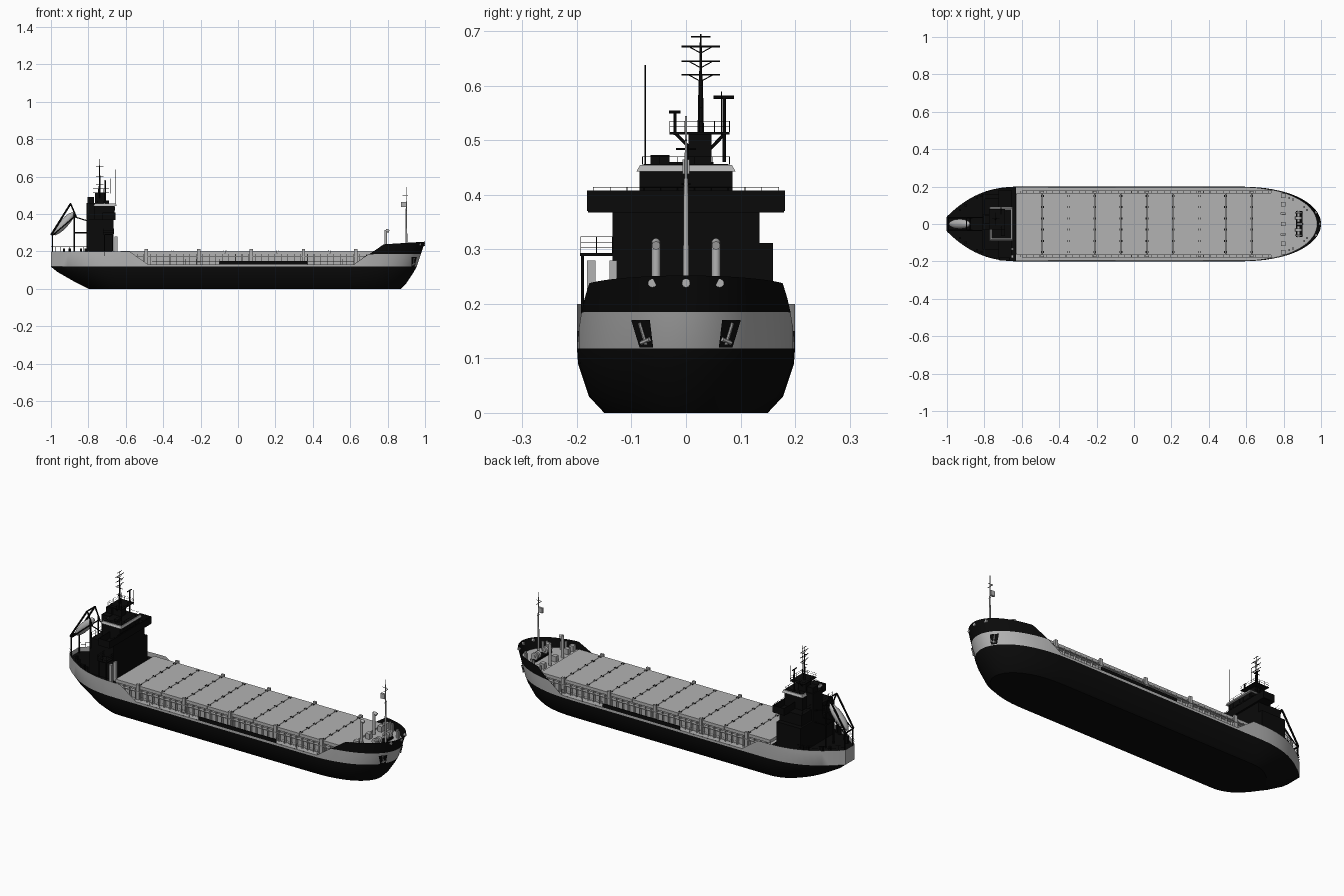
import bpy, bmesh, math
from mathutils import Vector, Matrix

if "Cube" in bpy.data.objects:
    bpy.data.objects.remove(bpy.data.objects["Cube"])


def material(name, v):
    m = bpy.data.materials.new(name)
    m.diffuse_color = (v, v, v, 1)
    m.use_nodes = True
    m.node_tree.nodes["Principled BSDF"].inputs["Base Color"].default_value = m.diffuse_color
    return m


DARK, GREY = material("dark_paint", 0.003), material("grey_paint", 0.45)


def finish(name, bm, mats, smooth=None):
    me = bpy.data.meshes.new(name)
    bmesh.ops.remove_doubles(bm, verts=bm.verts, dist=1e-5)
    bmesh.ops.recalc_face_normals(bm, faces=bm.faces)
    bm.to_mesh(me)
    bm.free()
    for m in mats:
        me.materials.append(m)
    if smooth:
        me.shade_smooth()
        me.set_sharp_from_angle(angle=math.radians(smooth))
    ob = bpy.data.objects.new(name, me)
    bpy.context.collection.objects.link(ob)
    return ob


def boxes(name, items, mat):
    """items: (x0, x1, y0, y1, z0, z1)"""
    bm = bmesh.new()
    for x0, x1, y0, y1, z0, z1 in items:
        m = Matrix.Translation(((x0 + x1) / 2, (y0 + y1) / 2, (z0 + z1) / 2))
        bmesh.ops.create_cube(bm, size=1, matrix=m @ Matrix.Diagonal((x1 - x0, y1 - y0, z1 - z0, 1)))
    return finish(name, bm, [mat])


def tubes(name, segs, mat, n=6):
    """segs: (start, end, radius[, end radius])"""
    bm = bmesh.new()
    for a, b, r, *r2 in segs:
        a, b = Vector(a), Vector(b)
        d = b - a
        m = Matrix.Translation((a + b) / 2) @ d.to_track_quat('Z', 'Y').to_matrix().to_4x4()
        bmesh.ops.create_cone(bm, cap_ends=True, segments=n, radius1=r, radius2=r2[0] if r2 else r,
                              depth=d.length, matrix=m)
    return finish(name, bm, [mat], 40 if n > 6 else None)


def rail(pts, h, levels=2, step=0.03, r=0.0007):
    """Posts and horizontal bars along a path"""
    out = []
    for a, b in zip(pts, pts[1:]):
        a, b = Vector(a), Vector(b)
        n = max(1, round((b - a).length / step))
        for i in range(n + 1):
            p = a.lerp(b, i / n)
            out.append((p, p + Vector((0, 0, h)), r))
        for k in range(1, levels + 1):
            up = Vector((0, 0, h * k / levels))
            out.append((a + up, b + up, r))
    return out


# Hull shape functions
def half(X):
    if X > 0.55:
        return math.sqrt(max(0, 1 - ((X - 0.55) / 0.45) ** 2.3))
    return 1 - 0.8 * ((-X - 0.6) / 0.4) ** 2.5 if X < -0.6 else 1


def sheer(X):
    k = [(-1, .2), (-.58, .2), (-.48, .13), (.62, .13), (.78, .238), (1, .252)]
    for (a, za), (b, zb) in zip(k, k[1:]):
        if X <= b:
            return za + (zb - za) * (X - a) / (b - a)
    return .252


def warp(X, xs, xb):
    if X > .6:
        return .6 + (X - .6) * (xb - .6) / .4
    return -.6 + (X + .6) * (-.6 - xs) / .4 if X < -.6 else X


# Hull: lofted waterlines, dark below, grey band, dark bow bulwark
ROWS = [(0, -.8, .87, .15), (.03, -.86, .9, .178), (.09, -.965, .94, .198),
        (.118, -1, .955, .2), (.185, -1, .978, .2), (1, -1, 1, .2)]
XS = [-1 + .03 * i for i in range(14)] + [-.58, -.48, -.2, .1, .4, .55, .62, .66, .7, .74, .78]
XS += [.55 + .45 * math.sin(math.radians(a)) for a in range(33, 91, 3)]
bm = bmesh.new()
grid = {}
for s in (1, -1):
    for i, X in enumerate(XS):
        for j, (z, xs, xb, w) in enumerate(ROWS):
            grid[s, i, j] = bm.verts.new((warp(X, xs, xb), s * w * half(X), min(z, sheer(X))))
for i in range(len(XS) - 1):
    for s in (1, -1):
        for j in range(5):
            f = bm.faces.new([grid[s, i, j], grid[s, i + 1, j], grid[s, i + 1, j + 1], grid[s, i, j + 1]])
            f.material_index = int(j == 3 or (j == 4 and XS[i] < 0))
    bm.faces.new([grid[1, i, 0], grid[1, i + 1, 0], grid[-1, i + 1, 0], grid[-1, i, 0]])
for j in range(5):
    f = bm.faces.new([grid[1, 0, j], grid[1, 0, j + 1], grid[-1, 0, j + 1], grid[-1, 0, j]])
    f.material_index = int(j >= 3)
bmesh.ops.dissolve_degenerate(bm, dist=1e-5, edges=bm.edges)
finish("hull", bm, [DARK, GREY], 30)


# Decks: thin plates following the hull plan
def deck(name, x0, x1, z, mat, xb=1):
    xs = [x0] + [X for X in XS if x0 < X < x1] + [x1]
    side = [(warp(x, -1, xb), half(x) * .198) for x in xs]
    bm = bmesh.new()
    bm.faces.new([bm.verts.new((x, y, z)) for x, y in
                  side + [(x, -y) for x, y in reversed(side) if y > 1e-4]])
    finish(name, bm, [mat])


deck("main_deck", -.63, .76, .129, GREY, .96)
deck("poop_deck", -.999, -.63, .175, DARK)
deck("forecastle_deck", .74, 1, .195, GREY, .979)
boxes("bulkheads", [(-.635, -.63, -.19, .19, .128, .175), (.755, .76, -.172, .172, .128, .195)], GREY)

# Cargo hatch: coaming, stiffeners, ten covers with cleats
HX = [-.63 + .14 * i for i in range(11)]
boxes("hatch_coaming", [(-.63, .77, s * .16 - .001, s * .16 + .001, .128, .19) for s in (1, -1)], GREY)
boxes("hatch_covers", [(a + .001, b - .001, -.167, .167, .186, .203) for a, b in zip(HX, HX[1:])], GREY)
boxes("coaming_stiffeners", [(x, x + .003, min(s * .16, s * .176), max(s * .16, s * .176), .129, .186)
      for s in (1, -1) for x in [-.61 + .035 * i for i in range(39)]], GREY)
boxes("coaming_ledge", [(-.6, .75, min(s * .16, s * .178), max(s * .16, s * .178), .172, .176) for s in (1, -1)], GREY)
boxes("hatch_cleats", [(x + d - .0015, x + d + .0015, y - .005, y + .005, .202, .206)
      for x in HX[1:-1] for d in (-.006, .006) for y in [-.15 + .06 * i for i in range(6)]], DARK)
boxes("hatch_lugs", [(x - .009, x + .009, s * .17 - .006, s * .17 + .006, .13, .213)
      for x in HX[1:-1:2] for s in (1, -1)], GREY)
boxes("side_bulwark", [(-.1, .37, s * .197 - .002, s * .197 + .002, .128, .15) for s in (1, -1)], DARK)
tubes("side_rails", [g for s in (1, -1) for x0, x1 in ((-.46, -.1), (.37, .62))
      for g in rail([(x0, s * .196, .13), (x1, s * .196, .13)], .03, 2, .06)], GREY, 4)

# Accommodation block with bridge wings and wheelhouse
boxes("deckhouse", [(-.81, -.665, -.135, .16, .17, .312), (-.80, -.665, -.135, .135, .31, .372)], DARK)
boxes("bridge_wings", [(-.725, -.655, -.18, .18, .368, .372)]
      + [(a, b, -.18, .18, .37, .408) for a, b in ((-.725, -.722), (-.658, -.655))]
      + [(-.725, -.655, s * .18 - .002, s * .18 + .002, .37, .408) for s in (1, -1)], DARK)
boxes("wheelhouse", [(-.77, -.66, -.085, .085, .37, .446)], DARK)
boxes("window_mullions", [(-.661, -.658, y - .002, y + .002, .42, .44) for y in [-.075 + .025 * i for i in range(7)]], DARK)
bm = bmesh.new()
m = Matrix.Translation((-.71, 0, .449)) @ Matrix.Rotation(math.pi / 4, 4, 'Z')
bmesh.ops.create_cone(bm, cap_ends=True, segments=4, radius1=.0919, radius2=.085, depth=.012, matrix=m)
for v in bm.verts:
    v.co.x = -.71 + (v.co.x + .71) * .95
    v.co.y *= 1.4
finish("wheelhouse_roof", bm, [GREY])
boxes("roof_panel", [(-.763, -.657, -.078, .078, .454, .457)], DARK)
boxes("funnel", [(-.81, -.765, -.03, .05, .3, .46), (-.805, -.77, 0, .045, .46, .49)], DARK)
boxes("side_platform", [(-.72, -.665, -.194, -.135, .288, .293), (-.79, -.74, .13, .16, .3, .312)], DARK)
boxes("house_vents", [(-.66, -.645, -.182, -.166, .175, .28), (-.66, -.645, -.14, -.127, .175, .28)], GREY)
tubes("house_rails", rail([(-.72, -.135, .293), (-.72, -.193, .293), (-.665, -.193, .293), (-.665, -.135, .293)], .03, 3)
      + rail([(-.75, -.08, .456), (-.66, -.08, .456), (-.66, .08, .456), (-.75, .08, .456)], .014, 1)
      + rail([(-.657, -.17, .408), (-.657, .17, .408)], .006, 1)
      + rail([(-.80, -.13, .372), (-.80, .13, .372)], .03, 2), DARK, 4)
tubes("platform_posts", [((x, -.19, .175), (x, -.19, .29), .003) for x in (-.715, -.67)], DARK)

# Main mast, radars, aerials
MX, MY = -.74, .027
boxes("mast_base", [(-.765, -.715, .005, .047, .45, .512), (-.775, -.69, -.03, .08, .511, .515),
                    (-.71, -.69, -.065, -.03, .456, .473)], DARK)
yards = []
for z in (.62, .645, .672):
    yards.append(((MX, MY - .035, z), (MX, MY + .035, z), .0015))
    yards += [((MX, MY, z - .012), (MX, MY + s * .022, z), .001) for s in (1, -1)]
yards += [((MX, MY - .018, .69), (MX, MY + .018, .69), .0015)]
yards += [((MX - .02, MY, z), (MX + .02, MY, z), .0015) for z in (.56, .6, .655)]
tubes("main_mast", [((MX, MY, .51), (MX, MY, .61), .006, .004), ((MX, MY, .61), (MX, MY, .695), .003, .0015)] + yards, DARK)
tubes("radars", [((-.71, .07, .46), (-.71, .07, .58), .0035), ((-.71, -.02, .51), (-.71, -.02, .55), .003),
      ((-.71, .05, .579), (-.71, .088, .579), .003), ((-.71, -.031, .552), (-.71, -.01, .552), .0025),
      ((-.74, .045, .485), (-.74, .072, .513), .003), ((-.74, .008, .485), (-.74, -.02, .513), .003),
      ((-.657, -.075, .45), (-.657, -.075, .638), .0012), ((-.68, .065, .51), (-.68, .065, .59), .001)], DARK)
tubes("mast_rails", rail([(-.775, -.03, .515), (-.69, -.03, .515), (-.69, .08, .515), (-.775, .08, .515),
      (-.775, -.03, .515)], .02), DARK, 4)

# Stern lifeboat on sloped launching frame
frame = []
for s in (.034, -.034):
    frame += [((-.992, s, .175), (-.992, s, .3), .004), ((-.875, s, .175), (-.875, s, .41), .004),
              ((-.998, s, .29), (-.895, s, .455), .005), ((-.895, s, .455), (-.865, s, .385), .004),
              ((-.992, s, .285), (-.875, s, .385), .003), ((-.875, s, .3), (-.81, s, .3), .003),
              ((-.875, s, .385), (-.81, s, .365), .003)]
frame += [((x, -.034, z), (x, .034, z), .004) for x, z in ((-.895, .455), (-.992, .285), (-.875, .3), (-.998, .29))]
tubes("lifeboat_frame", frame, DARK)
bm = bmesh.new()
m = Matrix.Translation((-.932, 0, .348)) @ Matrix.Rotation(math.radians(-47), 4, 'Y')
bmesh.ops.create_uvsphere(bm, u_segments=12, v_segments=8, radius=1, matrix=m @ Matrix.Diagonal((.082, .027, .024, 1)))
finish("lifeboat", bm, [GREY], 40)
boxes("poop_bollards", [(x - .006, x + .006, s * y - .006, s * y + .006, .17, .215)
      for s in (1, -1) for x, y in ((-.93, .075), (-.9, .1), (-.84, .14), (-.815, .15))], DARK)
tubes("poop_rails", [g for s in (1, -1) for g in
      rail([(X, s * half(X) * .199, .2) for X in (-1, -.95, -.9, -.85, -.8)], .025)], DARK, 4)

# Foremast with light
tubes("foremast", [((.9, 0, .195), (.9, 0, .43), .006, .004), ((.9, 0, .43), (.9, 0, .545), .0025, .002)], GREY, 10)
tubes("foremast_yards", [((.9, -.018, .484), (.9, .018, .484), .0015), ((.88, 0, .5), (.91, 0, .5), .0015),
      ((.9, -.008, .42), (.9, .008, .42), .002)], DARK)
boxes("foremast_lamp", [(.872, .897, -.006, .006, .438, .465)], GREY)

# Forecastle gear: vents, windlass, lockers, fairleads
vents = []
for s in (1, -1):
    vents += [((.79, s * .055, .19), (.79, s * .055, .315), .008), ((.79, s * .055, .313), (.808, s * .055, .307), .008)]
tubes("bow_vents", vents, GREY, 10)
tubes("windlass", [((.88, s * y0, .22), (.88, s * y1, .22), r) for s in (1, -1)
      for y0, y1, r in ((.012, .07, .008), (.025, .04, .018), (.055, .065, .02))], GREY, 12)
boxes("windlass_base", [(.865, .9, -.07, .07, .19, .205)], DARK)
boxes("lockers", [(.785, .81, y - .012, y + .012, .19, .225) for y in (.15, .105, 0, -.105, -.15)], GREY)
boxes("bow_bollards", [(x - .005, x + .005, s * y - .005, s * y + .005, .19, .24)
      for s in (1, -1) for x, y in ((.83, .14), (.85, .13), (.91, .09), (.925, .075))], GREY)
ring = []
for y in (0, .062, -.062):
    X = .55 + .45 * (1 - (y / .2) ** 2) ** (1 / 2.3)
    ring.append(((X - .012, y, .238), (X - .001, y, .238), .008))
tubes("fairleads", ring, GREY, 10)


# Anchor pockets following the bow surface, with anchors
def bow_point(y, z, out):
    xb = .955 + (z - .118) / .067 * .023
    X = .55 + .45 * (1 - (y / .2) ** 2) ** (1 / 2.3)
    return Vector((warp(X, 0, xb) + out, y * (1 + out), z))


bm = bmesh.new()
anchors = []
for s in (1, -1):
    bm.faces.new([bm.verts.new(bow_point(s * y, z, .004)) for y, z in ((.06, .12), (.085, .12), (.1, .17), (.066, .17))])
    anchors += [(bow_point(s * .085, .165, .006), bow_point(s * .073, .125, .006), .003),
                (bow_point(s * .066, .135, .006), bow_point(s * .082, .128, .006), .004)]
finish("anchor_pockets", bm, [DARK])
tubes("anchors", anchors, GREY)
